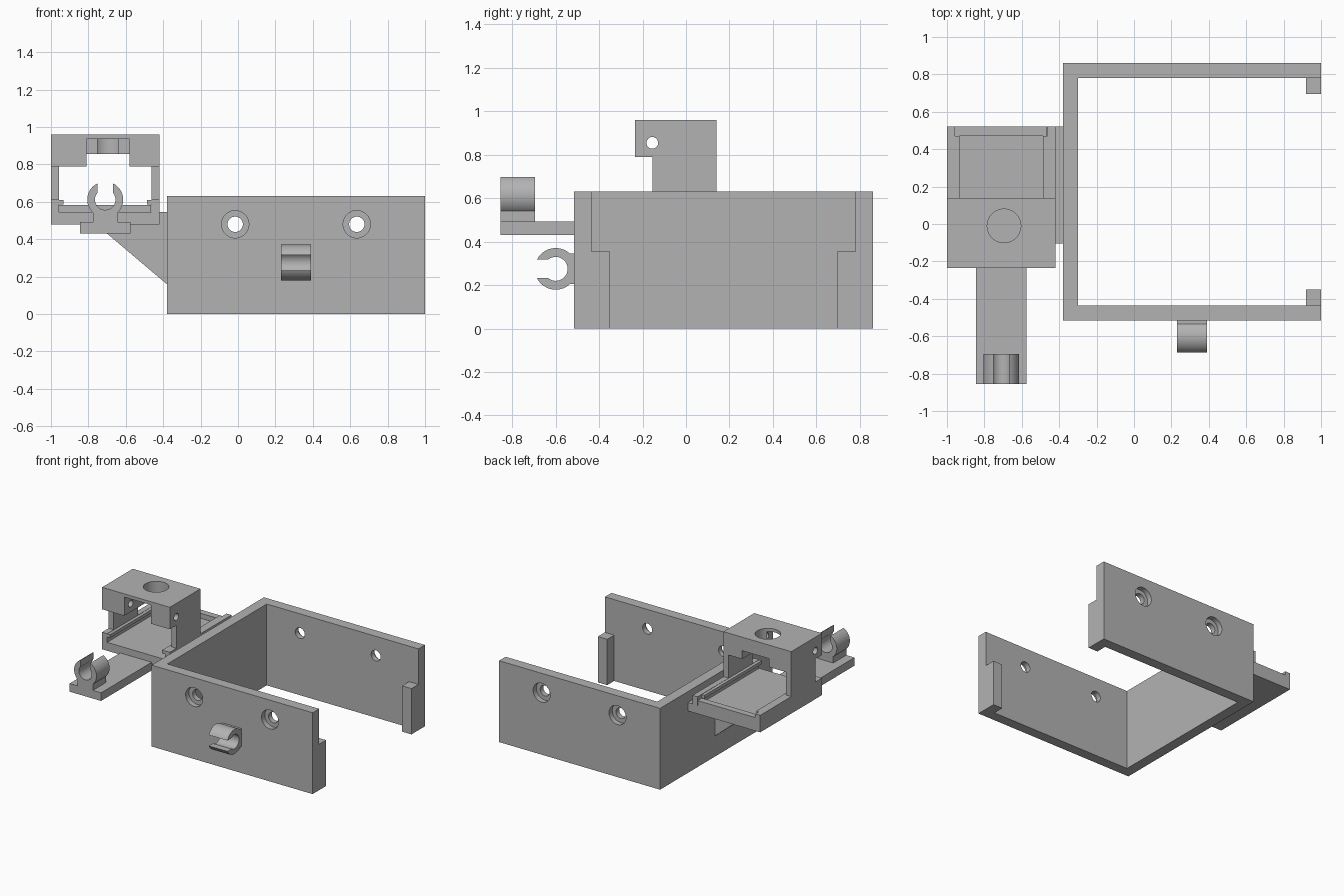
import bpy, bmesh, math

if "Cube" in bpy.data.objects:
    bpy.data.objects.remove(bpy.data.objects["Cube"])

grey = bpy.data.materials.new("plain grey")
grey.diffuse_color = (0.45, 0.45, 0.45, 1)
grey.use_nodes = True
grey.node_tree.nodes["Principled BSDF"].inputs["Base Color"].default_value = grey.diffuse_color


def finish(name, bm):
    bmesh.ops.recalc_face_normals(bm, faces=bm.faces)
    me = bpy.data.meshes.new(name)
    bm.to_mesh(me)
    bm.free()
    me.materials.append(grey)
    ob = bpy.data.objects.new(name, me)
    bpy.context.collection.objects.link(ob)
    return ob


def prism(name, pts, axis, a, b):
    """Extrude a 2D outline along x (y,z), y (x,z) or z (x,y) from a to b."""
    place = {"x": lambda p: (a, p[0], p[1]), "y": lambda p: (p[0], a, p[1]),
             "z": lambda p: (p[0], p[1], a)}[axis]
    move = [(b - a) if k == axis else 0 for k in "xyz"]
    bm = bmesh.new()
    face = bm.faces.new([bm.verts.new(place(p)) for p in pts])
    ext = bmesh.ops.extrude_face_region(bm, geom=[face], use_keep_orig=True)
    verts = [v for v in ext["geom"] if isinstance(v, bmesh.types.BMVert)]
    bmesh.ops.translate(bm, verts=verts, vec=move)
    return finish(name, bm)


def box(name, x0, x1, y0, y1, z0, z1):
    return prism(name, [(x0, y0), (x1, y0), (x1, y1), (x0, y1)], "z", z0, z1)


def rod(axis, c, r, a, b, n=40):
    pts = [(c[0] + r * math.cos(2 * math.pi * i / n),
            c[1] + r * math.sin(2 * math.pi * i / n)) for i in range(n)]
    return prism("cutter", pts, axis, a, b)


def activate(ob):
    bpy.ops.object.select_all(action='DESELECT')
    ob.select_set(True)
    bpy.context.view_layer.objects.active = ob


def cut(ob, cutters):
    activate(ob)
    for c in cutters:
        m = ob.modifiers.new("cut", 'BOOLEAN')
        m.operation, m.solver, m.object = 'DIFFERENCE', 'EXACT', c
        bpy.ops.object.modifier_apply(modifier=m.name)
        bpy.data.objects.remove(c)


def smooth(ob):
    activate(ob)
    bpy.ops.object.shade_smooth_by_angle(angle=math.radians(30))


def clip(name, axis, c, opening, a, b, R=0.096, r=0.055, slot=0.042, n=36):
    """Open ring with parallel jaw faces."""
    def arc(rad):
        g = math.asin(slot / rad)
        return [(c[0] + rad * math.cos(opening + g + (2 * math.pi - 2 * g) * i / n),
                 c[1] + rad * math.sin(opening + g + (2 * math.pi - 2 * g) * i / n))
                for i in range(n + 1)]
    smooth(prism(name, arc(R) + arc(r)[::-1], axis, a, b))


# U-shaped bracket with screw holes
bracket = prism("bracket", [(1, -0.515), (1, -0.435), (-0.30, -0.435), (-0.30, 0.78),
                            (1, 0.78), (1, 0.86), (-0.38, 0.86), (-0.38, -0.515)],
                "z", 0, 0.63)
for x in (-0.015, 0.635):
    cut(bracket, [rod("y", (x, 0.48), 0.041, -1, 1.2),
                  rod("y", (x, 0.48), 0.073, -1, -0.475),
                  rod("y", (x, 0.48), 0.073, 0.82, 1.2)])
smooth(bracket)

# Retaining tabs at the open end
box("front_tab", 0.92, 1, -0.44, -0.35, 0, 0.355)
box("back_tab", 0.92, 1, 0.695, 0.785, 0, 0.355)

# Clip on the front wall
clip("wall_clip", "x", (-0.60, 0.275), math.pi, 0.23, 0.39)
box("wall_clip_foot", 0.23, 0.39, -0.54, -0.51, 0.205, 0.345)

# Tray with grooved side rails and an end stop
box("tray_floor", -1, -0.42, -0.235, 0.52, 0.48, 0.545)
box("tray_stop", -0.96, -0.465, 0.47, 0.52, 0.54, 0.583)
for side in (-1, 1):
    def sx(d):
        return -0.71 + side * d
    x = sorted((sx(0.29), sx(0.247)))
    box("tray_rail", *x, -0.235, 0.52, 0.54, 0.612)
    x = sorted((sx(0.25), sx(0.223)))
    box("tray_lip", *x, -0.235, 0.47, 0.585, 0.61)
    x = sorted((sx(0.29), sx(0.247)))
    box("roof_support", *x, -0.155, 0.14, 0.60, 0.80)

# Roof block with underside channel, front pocket, side pin hole and top hole
roof = box("roof", -1, -0.42, -0.235, 0.14, 0.79, 0.96)
cut(roof, [box("cutter", -0.81, -0.58, -0.4, 0.3, 0.7, 0.855),
           box("cutter", -0.81, -0.58, -0.4, -0.08, 0.7, 0.935),
           rod("z", (-0.695, -0.01), 0.09, 0.7, 1.1),
           rod("x", (-0.155, 0.855), 0.027, -1.1, -0.3, 24)])
smooth(roof)

# Joint and gusset between tray and bracket
box("joint_strip", -0.425, -0.375, -0.105, 0.52, 0.48, 0.545)
prism("gusset", [(-0.375, 0.155), (-0.375, 0.485), (-0.765, 0.485)], "y", -0.105, 0.19)

# Forward arm with its upright clip
box("arm", -0.845, -0.575, -0.855, -0.105, 0.43, 0.493)
clip("arm_clip", "y", (-0.71, 0.612), math.pi / 2, -0.855, -0.695)
box("arm_clip_foot", -0.775, -0.645, -0.855, -0.695, 0.49, 0.547)
